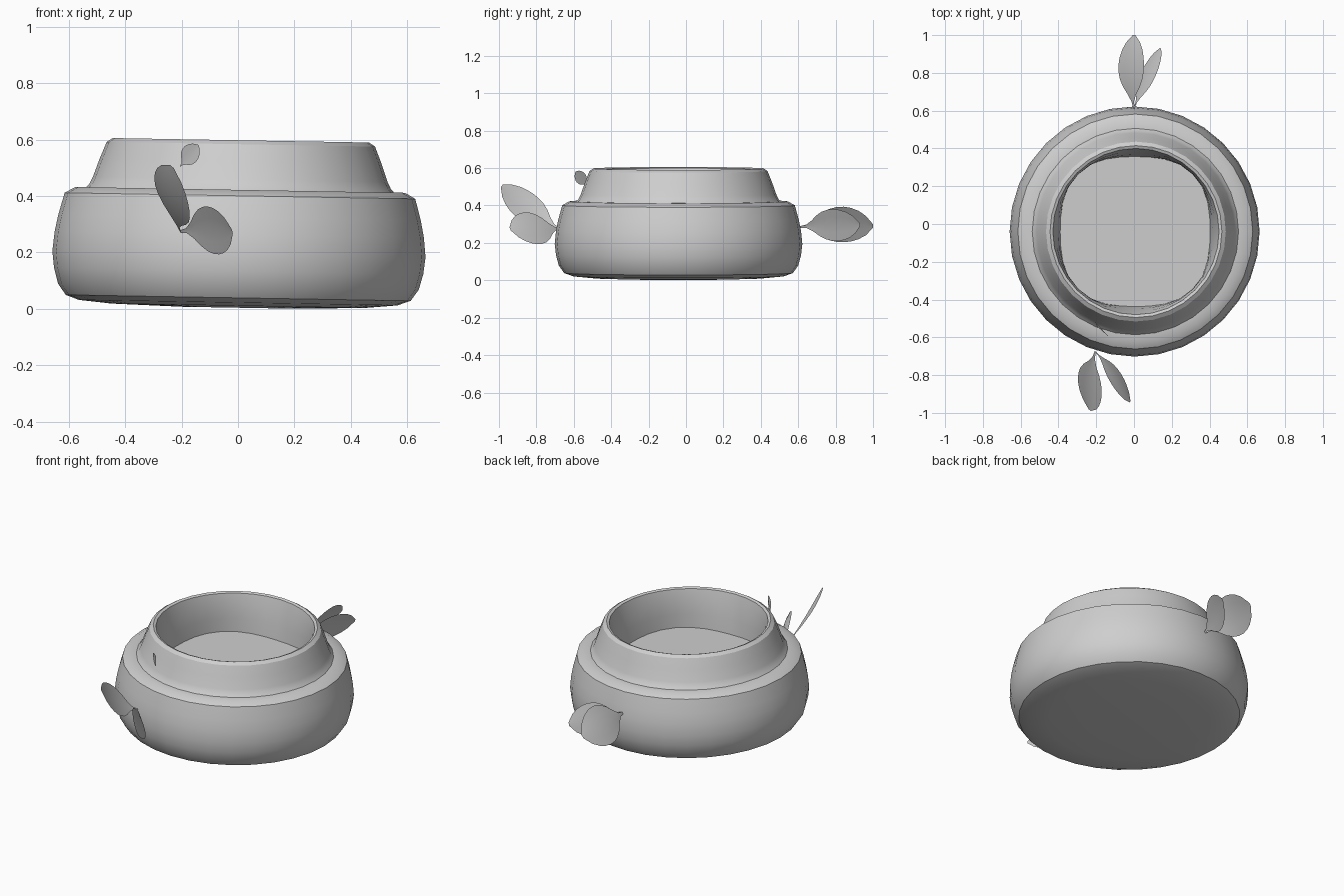
import bpy
import bmesh
from math import sin, cos, tau, radians
from mathutils import Vector, Matrix

cube = bpy.data.objects.get("Cube")
if cube:
    bpy.data.objects.remove(cube)

clay = bpy.data.materials.new("plain_grey")
clay.use_nodes = True
GREY = (0.62, 0.62, 0.62, 1)
clay.diffuse_color = GREY
clay.node_tree.nodes["Principled BSDF"].inputs["Base Color"].default_value = GREY

SEGMENTS = 32
# The pot leans slightly and sits a little towards the front
LEAN = Matrix.Translation((0, -0.04, 0.004)) @ Matrix.Rotation(radians(1), 4, "Y")


def finish(bm, name, angle):
    mesh = bpy.data.meshes.new(name)
    bm.to_mesh(mesh)
    bm.free()
    obj = bpy.data.objects.new(name, mesh)
    mesh.materials.append(clay)
    bpy.context.collection.objects.link(obj)
    bpy.ops.object.select_all(action="DESELECT")
    obj.select_set(True)
    bpy.context.view_layer.objects.active = obj
    bpy.ops.object.shade_smooth_by_angle(angle=radians(angle))
    return obj


def lathe(name, profile, cap_first=False, cap_last=False):
    """Rings of (radius, height, squareness), joined and optionally capped."""
    bm = bmesh.new()
    rings = []
    for r, z, square in profile:
        ring = []
        for i in range(SEGMENTS):
            a = tau * i / SEGMENTS
            rad = r * (1 + square * sin(2 * a) ** 2)
            ring.append(bm.verts.new(LEAN @ Vector((rad * cos(a), rad * sin(a), z))))
        rings.append(ring)
    for low, high in zip(rings, rings[1:]):
        for i in range(SEGMENTS):
            j = (i + 1) % SEGMENTS
            bm.faces.new((low[i], low[j], high[j], high[i]))
    if cap_first:
        bm.faces.new(rings[0][::-1])
    if cap_last:
        bm.faces.new(rings[-1])
    return finish(bm, name, 32)


def leaf(name, base, tip, across, cup, bend):
    """Creased blade: across is the full width vector at the widest point."""
    base, tip, across = Vector(base), Vector(tip), Vector(across)
    normal = (tip - base).cross(across).normalized()
    widths = (0.05, 0.1, 0.34, 0.66, 0.88, 0.98, 1, 0.94, 0.8, 0.55, 0.1)
    bm = bmesh.new()
    rows = []
    for k, w in enumerate(widths):
        t = k / (len(widths) - 1)
        mid = base.lerp(tip, t) + normal * bend * 4 * t * (1 - t)
        row = []
        for s in (-1, -0.5, 0, 0.5, 1):
            row.append(bm.verts.new(mid + across * (s * w / 2) + normal * cup * w * abs(s)))
        rows.append(row)
    for a, b in zip(rows, rows[1:]):
        for i in range(4):
            bm.faces.new((a[i], a[i + 1], b[i + 1], b[i]))
    return finish(bm, name, 60)


# Rounded bowl body with a gently domed base and a bevelled shoulder
lathe("pot_body", [
    (0.2, 0, 0), (0.45, 0.007, 0), (0.565, 0.018, 0), (0.612, 0.035, 0),
    (0.64, 0.075, 0), (0.655, 0.13, 0), (0.662, 0.19, 0), (0.655, 0.26, 0),
    (0.643, 0.32, 0), (0.622, 0.397, 0), (0.585, 0.418, 0),
    (0.53, 0.418, 0)], cap_first=True)

# Tapered neck, rim and inner wall, blending into a rounded square
lathe("pot_neck", [
    (0.552, 0.412, 0), (0.535, 0.43, 0), (0.523, 0.455, 0), (0.5, 0.52, 0),
    (0.476, 0.58, 0), (0.455, 0.594, 0), (0.44, 0.588, 0), (0.425, 0.53, 0.01),
    (0.408, 0.44, 0.05), (0.396, 0.35, 0.09)])

# Flat floor inside the opening
lathe("inner_floor", [(0.398, 0.358, 0.09), (0.3, 0.358, 0.05)], cap_last=True)

# Leaves: two at the front, one on the neck, two at the back
FRONT, BACK = (-0.205, -0.675, 0.275), (0, 0.61, 0.285)
leaf("front_upper_leaf", FRONT, (-0.235, -0.985, 0.505), (0.125, -0.1, -0.115), 0.006, -0.022)
leaf("front_lower_leaf", FRONT, (-0.02, -0.94, 0.275), (-0.04, -0.07, 0.17), 0.006, -0.015)
leaf("neck_leaf", (-0.205, -0.52, 0.505), (-0.14, -0.59, 0.58), (-0.045, 0.04, 0.05), 0.004, 0)
leaf("back_large_leaf", BACK, (0, 1, 0.29), (0.135, 0, 0.19), 0.006, -0.025)
leaf("back_small_leaf", BACK, (0.14, 0.93, 0.3), (0.07, -0.03, 0.17), 0.006, -0.01)
